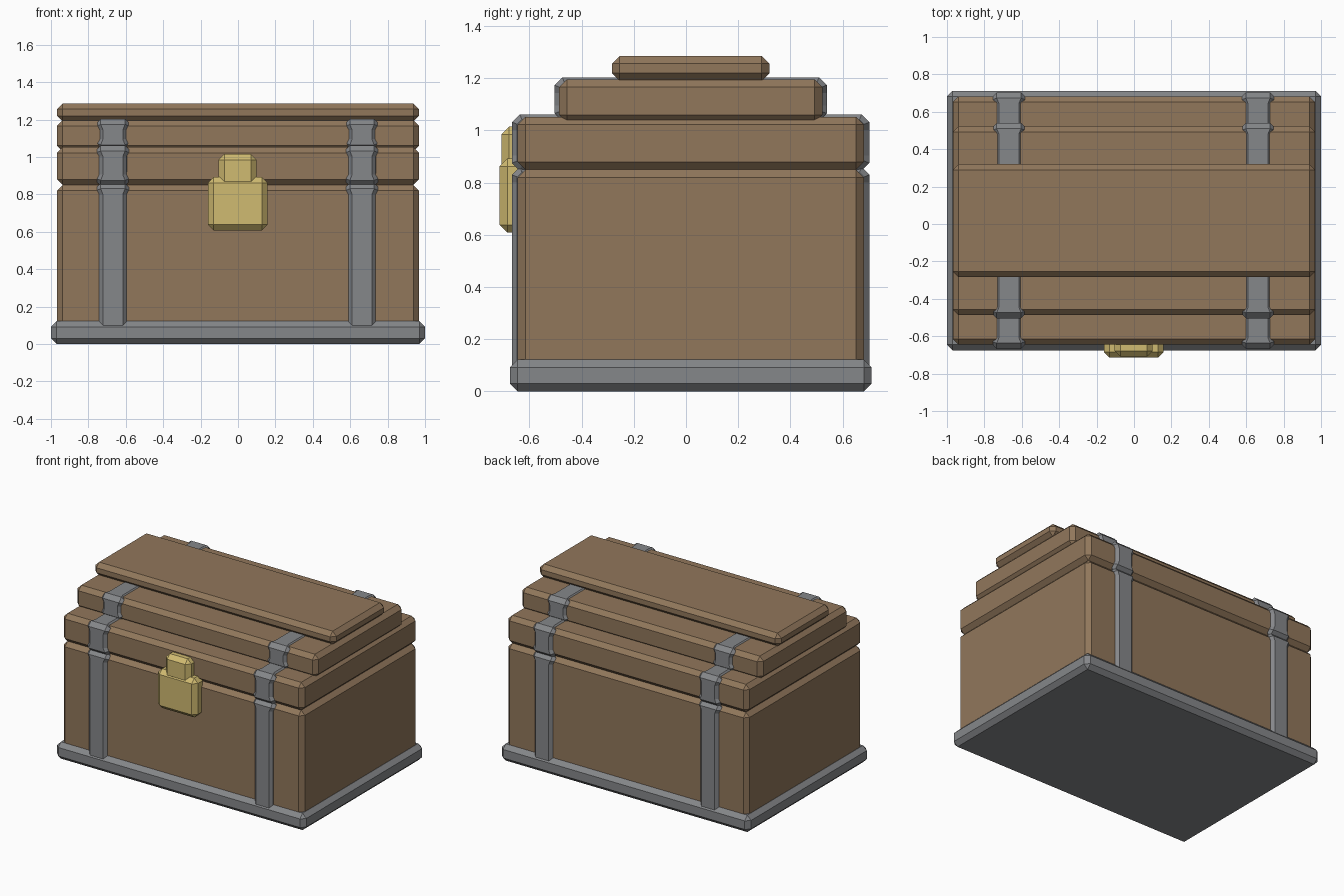
import bpy
import bmesh

if "Cube" in bpy.data.objects:
    bpy.data.objects.remove(bpy.data.objects["Cube"])


def material(name, rgb):
    m = bpy.data.materials.new(name)
    m.diffuse_color = (*rgb, 1)
    m.use_nodes = True
    m.node_tree.nodes["Principled BSDF"].inputs["Base Color"].default_value = m.diffuse_color
    return m


WOOD = material("brown wood", (0.283, 0.184, 0.105))
IRON = material("grey iron", (0.235, 0.242, 0.254))
BRASS = material("brass", (0.63, 0.495, 0.165))


def finish(name, bm, mat):
    bmesh.ops.recalc_face_normals(bm, faces=bm.faces)
    me = bpy.data.meshes.new(name)
    bm.to_mesh(me)
    bm.free()
    me.materials.append(mat)
    ob = bpy.data.objects.new(name, me)
    bpy.context.collection.objects.link(ob)


def box(name, x, y, z, mat, chamfer=0.03):
    """Chamfered box from (min, max) pairs."""
    bm = bmesh.new()
    bmesh.ops.create_cube(bm, size=1)
    for v in bm.verts:
        for i, (lo, hi) in enumerate((x, y, z)):
            v.co[i] = lo if v.co[i] < 0 else hi
    bmesh.ops.bevel(bm, geom=bm.edges[:], offset=chamfer, segments=1,
                    affect='EDGES', profile=0.5)
    finish(name, bm, mat)


def strap(name, cx, y, z, bottom_chamfer):
    """Iron band around one tier, slightly wider at its folded corners."""
    c = 0.03
    y0, y1 = y
    z0, z1 = z
    # half profile: y, z, inset direction (y, z), extra half width
    half = [(y0 + 2 * c, z1, 0, -1, 0), (y0 + c, z1, .4, -1, .012),
            (y0, z1 - c, 1, -.4, .012), (y0, z1 - 2 * c, 1, 0, 0)]
    if bottom_chamfer:
        half += [(y0, z0 + 2 * c, 1, 0, 0), (y0, z0 + c, 1, .4, .012),
                 (y0 + c, z0, .4, 1, .012)]
    else:
        half += [(y0, z0, 1, 0, 0)]
    ring = half + [(y0 + y1 - a, b, -n, m, w) for a, b, n, m, w in reversed(half)]
    bm = bmesh.new()
    loops = []
    for dx, inset in ((-.073, .02), (-.053, 0), (.053, 0), (.073, .02)):
        s = 1 if dx > 0 else -1
        loops.append([bm.verts.new((cx + dx + s * w, a + n * inset, b + m * inset))
                      for a, b, n, m, w in ring])
    n = len(ring)
    for A, B in zip(loops, loops[1:]):
        for i in range(n):
            j = (i + 1) % n
            bm.faces.new((A[i], A[j], B[j], B[i]))
    bm.faces.new(loops[0])
    bm.faces.new(loops[-1])
    finish(name, bm, IRON)


# Base plinth
box("base", (-1, 1), (-.675, .712), (0, .122), IRON)

# Wooden body and stepped lid tiers
W = (-.968, .968)
box("body", W, (-.645, .682), (.02, .85), WOOD)
box("lid_lower", W, (-.645, .682), (.85, 1.052), WOOD)
box("lid_middle", W, (-.487, .523), (1.03, 1.196), WOOD)
box("lid_top", W, (-.284, .32), (1.19, 1.286), WOOD)

# Iron straps, left and right, one piece per tier
for side, cx in (("left", -.669), ("right", .663)):
    strap("body_strap_" + side, cx, (-.667, .703), (.05, .86), False)
    strap("lower_lid_strap_" + side, cx, (-.667, .703), (.845, 1.062), True)
    strap("middle_lid_strap_" + side, cx, (-.504, .54), (1.035, 1.204), True)

# Brass lock and hasp
box("lock", (-.161, .158), (-.715, -.6), (.608, .892), BRASS)
box("hasp", (-.103, .1), (-.708, -.6), (.84, 1.015), BRASS)
